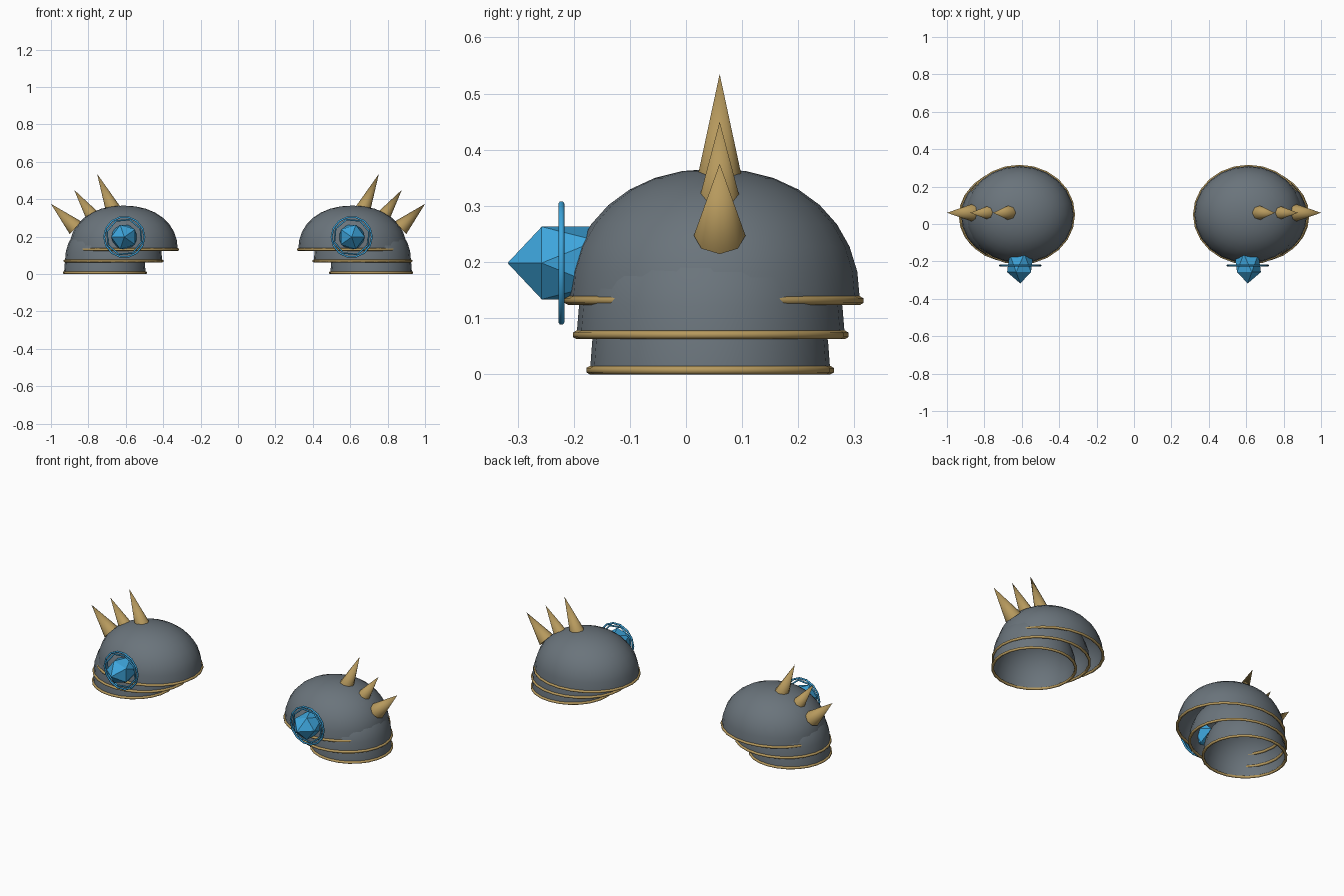
import bpy, bmesh, math
from mathutils import Matrix, Vector

if "Cube" in bpy.data.objects:
    bpy.data.objects.remove(bpy.data.objects["Cube"])


def material(name, rgb):
    m = bpy.data.materials.new(name)
    m.diffuse_color = (*rgb, 1)
    m.use_nodes = True
    m.node_tree.nodes["Principled BSDF"].inputs["Base Color"].default_value = m.diffuse_color
    return m


STEEL = material("slate_steel", (0.145, 0.175, 0.200))
GOLD = material("aged_gold", (0.47, 0.32, 0.11))
BLUE = material("gem_blue", (0.048, 0.38, 0.72))


def finish(bm, name, mat, smooth=True):
    """Turn a bmesh into an object mirrored to the other shoulder."""
    bmesh.ops.recalc_face_normals(bm, faces=bm.faces)
    for f in bm.faces:
        f.smooth = smooth and len(f.verts) <= 4
    me = bpy.data.meshes.new(name)
    bm.to_mesh(me)
    bm.free()
    me.materials.append(mat)
    ob = bpy.data.objects.new(name, me)
    bpy.context.collection.objects.link(ob)
    mod = ob.modifiers.new("mirror", 'MIRROR')
    mod.use_mirror_merge = False
    return ob


def dome(name, c, rx, ry, h, segs=24, rows=8, n=2.15):
    """Open shell with a slightly squared elliptical profile."""
    bm = bmesh.new()
    loops = []
    for j in range(rows):
        t = j / rows * math.pi / 2
        r, z = math.cos(t) ** (2 / n), h * math.sin(t) ** (2 / n)
        loops.append([bm.verts.new((c[0] + rx * r * math.cos(a),
                                    c[1] + ry * r * math.sin(a), c[2] + z))
                      for a in (i * math.tau / segs for i in range(segs))])
    top = bm.verts.new((c[0], c[1], c[2] + h))
    for i in range(segs):
        k = (i + 1) % segs
        for a, b in zip(loops, loops[1:]):
            bm.faces.new((a[i], a[k], b[k], b[i]))
        bm.faces.new((loops[-1][i], loops[-1][k], top))
    # make the shell face outward
    ob = finish(bm, name, STEEL)
    if ob.data.polygons[-1].normal.z < 0:
        ob.data.flip_normals()
    return ob


def hoop(name, mat, c, ra, rb, tube, segs, upright=False, phase=0.0, sides=6):
    """Elliptical ring, lying flat or standing upright facing the front."""
    bm = bmesh.new()
    loops = []
    for i in range(segs):
        a = i * math.tau / segs + phase
        loop = []
        for s in range(sides):
            b = s * math.tau / sides + math.tau / sides / 2
            d, w = tube * math.cos(b), tube * math.sin(b)
            u, v = (ra + d) * math.cos(a), (rb + d) * math.sin(a)
            p = (u, w, v) if upright else (u, v, w)
            loop.append(bm.verts.new(Vector(c) + Vector(p)))
        loops.append(loop)
    for i in range(segs):
        a, b = loops[i], loops[(i + 1) % segs]
        for s in range(sides):
            k = (s + 1) % sides
            bm.faces.new((a[s], a[k], b[k], b[s]))
    return finish(bm, name, mat)


# Three overlapping plates, each with a gold rim
plates = [
    ("upper", (0.612, 0.050, 0.131), 0.290, 0.260, 0.235),
    ("middle", (0.665, 0.044, 0.070), 0.260, 0.239, 0.235),
    ("lower", (0.712, 0.043, 0.007), 0.218, 0.214, 0.235),
]
for label, c, rx, ry, h in plates:
    dome(label + "_plate", c, rx, ry, h)
    hoop(label + "_rim", GOLD, c, rx, ry, 0.0078, 24)

# Spikes fanning outward along the crest
spikes = [
    ((0.663, 0.335), (0.753, 0.535), 0.043),
    ((0.768, 0.295), (0.876, 0.450), 0.041),
    ((0.868, 0.247), (1.000, 0.375), 0.046),
]
for i, (base, tip, r) in enumerate(spikes):
    p, q = Vector((base[0], 0.06, base[1])), Vector((tip[0], 0.06, tip[1]))
    d = q - p
    bm = bmesh.new()
    bmesh.ops.create_cone(
        bm, cap_ends=True, segments=8, radius1=r, radius2=0, depth=d.length,
        matrix=Matrix.Translation((p + q) / 2) @ d.to_track_quat('Z', 'Y').to_matrix().to_4x4())
    bmesh.ops.remove_doubles(bm, verts=bm.verts, dist=1e-5)
    finish(bm, "spike_%d" % (i + 1), GOLD)

# Faceted gem on the front
bm = bmesh.new()
bmesh.ops.create_icosphere(
    bm, subdivisions=1, radius=1,
    matrix=Matrix.Translation((0.608, -0.208, 0.198))
    @ Matrix.Diagonal((0.079, 0.110, 0.076, 1)) @ Matrix.Rotation(math.pi / 2, 4, 'X'))
finish(bm, "gem", BLUE, smooth=False)

# Two thin interlaced hoops around the gem
hoop("gem_outer_hoop", BLUE, (0.608, -0.222, 0.198), 0.108, 0.108, 0.0055, 14, True)
hoop("gem_inner_hoop", BLUE, (0.608, -0.222, 0.198), 0.097, 0.097, 0.0050, 8, True, 0.3)
